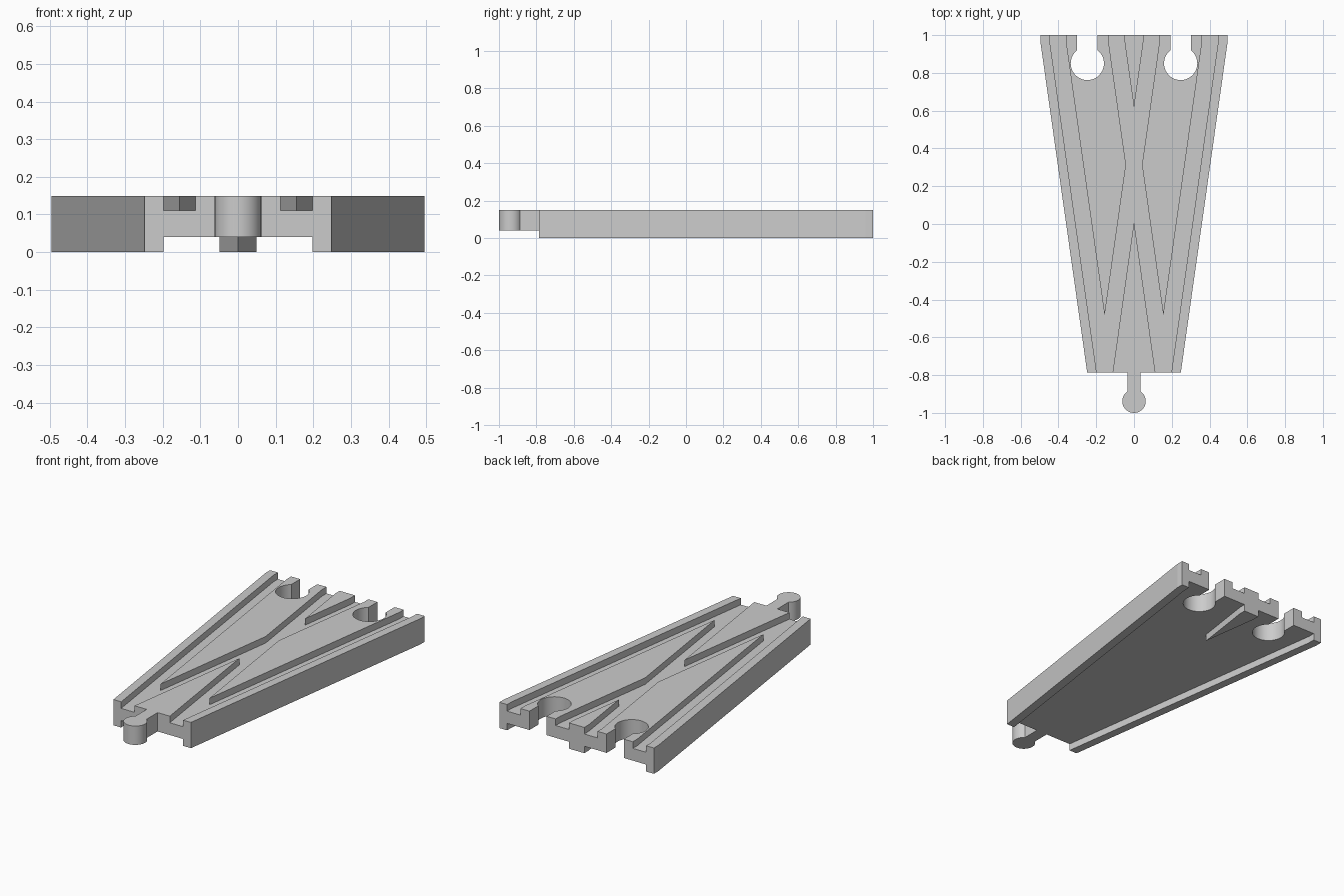
import bpy, bmesh, math

cube = bpy.data.objects.get("Cube")
if cube:
    bpy.data.objects.remove(cube, do_unlink=True)

HALF, SHIFT = 0.248, 0.247              # half track width, sideways travel of a branch
FRONT, BEND, BACK = -0.785, 0.96, 1.0   # track ends and where branches straighten
HEIGHT, FLOOR, CEILING = 0.149, 0.111, 0.04
GROOVE_IN, LIP = 0.113, 0.198           # groove edges measured from the branch centre

grey = bpy.data.materials.new("light_grey")
grey.use_nodes = True
grey.diffuse_color = (0.6, 0.6, 0.6, 1)
grey.node_tree.nodes["Principled BSDF"].inputs["Base Color"].default_value = (0.6, 0.6, 0.6, 1)


def prism(name, outline, z0, z1):
    """Extrude a flat outline from z0 to z1."""
    bm = bmesh.new()
    base = bm.faces.new([bm.verts.new((x, y, z0)) for x, y in outline])
    top = bmesh.ops.extrude_face_region(bm, geom=[base])["geom"]
    verts = [v for v in top if isinstance(v, bmesh.types.BMVert)]
    bmesh.ops.translate(bm, verts=verts, vec=(0, 0, z1 - z0))
    bmesh.ops.recalc_face_normals(bm, faces=bm.faces)
    mesh = bpy.data.meshes.new(name)
    bm.to_mesh(mesh)
    bm.free()
    mesh.materials.append(grey)
    obj = bpy.data.objects.new(name, mesh)
    bpy.context.collection.objects.link(obj)
    return obj


def branch_strip(a, b, side):
    """Outline of a strip between offsets a and b along one branch, past both ends."""
    path = [(0, FRONT - 0.1), (0, FRONT), (side * SHIFT, BEND), (side * SHIFT, BACK + 0.1)]
    return [(x + a, y) for x, y in path] + [(x + b, y) for x, y in reversed(path)]


def keyhole(cx, cy, radius, neck, end, steps=60):
    """Outline of a disc with a straight neck reaching to y = end."""
    gap = math.asin(neck / radius)
    angles = [math.pi / 2 + gap + (2 * math.pi - 2 * gap) * i / steps for i in range(steps + 1)]
    arc = [(cx + radius * math.cos(t), cy + radius * math.sin(t)) for t in angles]
    return arc + [(cx + neck, end), (cx - neck, end)]


def combine(target, tool, operation):
    mod = target.modifiers.new(operation.lower(), "BOOLEAN")
    mod.operation, mod.solver, mod.object = operation, "EXACT", tool
    bpy.context.view_layer.objects.active = target
    bpy.ops.object.modifier_apply(modifier=mod.name)
    bpy.data.objects.remove(tool, do_unlink=True)


# Flared body that holds both branches
wide = HALF + SHIFT
right_edge = [(HALF, FRONT), (wide, BEND), (wide, BACK)]
left_edge = [(-x, y) for x, y in reversed(right_edge)]
track = prism("track_body", right_edge + left_edge, 0, HEIGHT)

for side in (-1, 1):
    # Wheel grooves on top
    for a, b in ((-LIP, -GROOVE_IN), (GROOVE_IN, LIP)):
        combine(track, prism("groove_cutter", branch_strip(a, b, side), FLOOR, 0.25), "DIFFERENCE")
    # Hollow underside, leaving side lips and a centre wedge
    combine(track, prism("hollow_cutter", branch_strip(-LIP, LIP, side), -0.1, CEILING), "DIFFERENCE")
    # Connector socket at the back
    socket = keyhole(side * SHIFT, 0.85, 0.088, 0.055, BACK + 0.1)
    combine(track, prism("socket_cutter", socket, -0.2, 0.3), "DIFFERENCE")

# Connector peg at the front
peg = prism("connector_peg", keyhole(0, -0.938, 0.062, 0.035, FRONT + 0.03), CEILING, HEIGHT)
combine(track, peg, "UNION")

# Round connectors smooth, everything else crisp
bpy.ops.object.select_all(action="DESELECT")
track.select_set(True)
bpy.context.view_layer.objects.active = track
bpy.ops.object.shade_smooth_by_angle(angle=math.radians(7))
